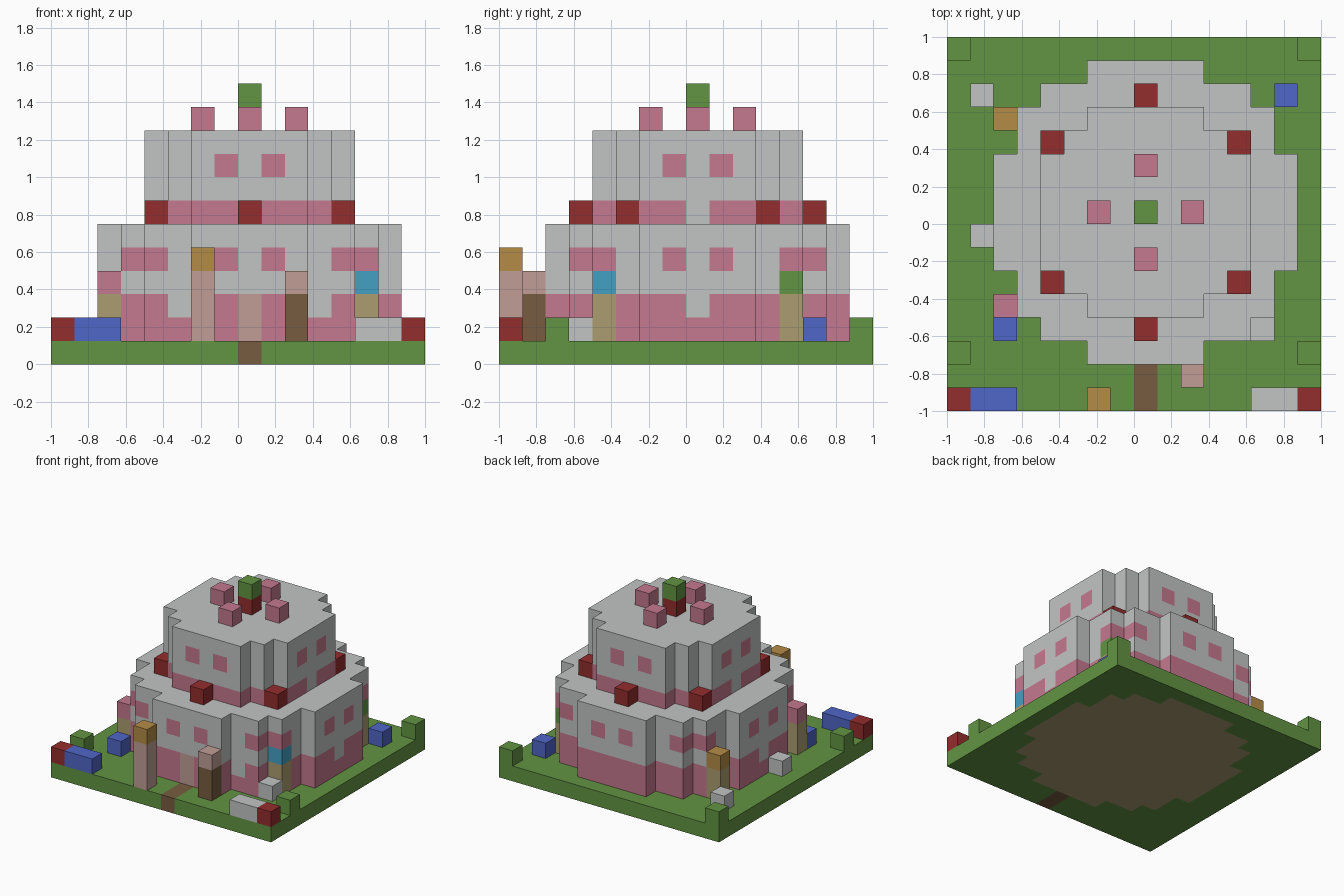
import bpy, bmesh
from mathutils import Vector

if "Cube" in bpy.data.objects:
    bpy.data.objects.remove(bpy.data.objects["Cube"])

UNIT = 0.125  # edge of one building block


def linear(c):
    c /= 255
    return c / 12.92 if c < 0.04045 else ((c + 0.055) / 1.055) ** 2.4


def make_material(name, r, g, b):
    mat = bpy.data.materials.new(name)
    mat.use_nodes = True
    colour = (linear(r), linear(g), linear(b), 1)
    mat.diffuse_color = colour
    mat.node_tree.nodes["Principled BSDF"].inputs["Base Color"].default_value = colour
    return mat


MATS = {m.name: m for m in (
    make_material("white", 194, 197, 196),
    make_material("pink", 197, 120, 144),
    make_material("green", 98, 148, 66),
    make_material("red", 148, 45, 45),
    make_material("blue", 80, 102, 200),
    make_material("cyan", 68, 160, 196),
    make_material("beige", 172, 156, 112),
    make_material("brown", 119, 92, 64),
    make_material("tan", 192, 158, 149),
    make_material("orange", 180, 140, 70))}

parts = {}  # part name -> {block position: colour}


def column(name, x, y, z, *colours):
    """Stack of blocks, one colour per block, going up from z."""
    cells = parts.setdefault(name, {})
    for i, colour in enumerate(colours):
        cells[x, y, z + i] = colour


def tier(name, half_widths, levels, rule):
    """Stepped round storey; half_widths is indexed by distance from the middle row."""
    n = len(half_widths) - 1
    for y in range(-n, n + 1):
        w = half_widths[abs(y)]
        for x in range(-w, w + 1):
            column(name, x, y, levels[0], *[rule(x, y, z) for z in levels])


# Storeys
LOWER = (6, 6, 6, 5, 5, 4, 2)
UPPER = (4, 4, 4, 3, 2)


def lower_colour(x, y, z):
    far, near = max(abs(x), abs(y)), min(abs(x), abs(y))
    if (x, y) == (0, -6) and z < 3:
        return "tan"                                   # door
    if z == 2 and ((abs(x) == 6 and y == 0) or (abs(x) == 3 and y == -5)):
        return "white"                                 # notch in the band
    if z < 3:
        return "pink"                                  # band
    if z == 4 and (far, near) in ((6, 1), (5, 4)):
        return "pink"                                  # windows
    return "white"


def upper_colour(x, y, z):
    if z == 6:
        return "white" if abs(x) == 4 and y == 0 else "pink"
    if z == 8 and max(abs(x), abs(y)) == 4 and min(abs(x), abs(y)) == 1:
        return "pink"
    return "white"


tier("lower_storey", LOWER, range(1, 6), lower_colour)
tier("upper_storey", UPPER, range(6, 10), upper_colour)

# Corner columns set into the right side of the lower storey
column("lower_storey", 5, -4, 1, "beige", "beige", "cyan")
column("lower_storey", 5, 4, 1, "beige", "beige", "green")

# Ground with a floor under the building and a path to the door
for x in range(-8, 8):
    for y in range(-8, 8):
        on_floor = abs(y) < len(LOWER) and abs(x) <= LOWER[abs(y)]
        on_path = x == 0 and y < -6
        column("ground", x, y, 0,
               "beige" if on_floor else "brown" if on_path else "green")

# Free-standing posts
column("left_front_post", -6, -4, 1, "beige", "beige", "pink")
column("left_back_post", -6, 4, 1, "beige", "beige", "orange")
column("lamp_post", -2, -8, 1, "tan", "tan", "tan", "orange")
column("door_post", 2, -7, 1, "brown", "brown", "tan")

# Red ornaments on the ledge
for x, y in ((4, 3), (-4, 3), (4, -3), (-4, -3), (0, 5), (0, -5)):
    column("ledge_ornaments", x, y, 6, "red")

# Roof decoration
for x, y in ((2, 0), (-2, 0), (0, 2), (0, -2)):
    column("roof_ornaments", x, y, 10, "pink")
column("roof_finial", 0, 0, 10, "red", "green")

# Low blocks in the garden
for x in (-8, 7):
    column("hedge_blocks", x, 7, 1, "green")
    column("hedge_blocks", x, -6, 1, "green")
    column("red_corner_blocks", x, -8, 1, "red")
for x, y in ((-7, -8), (-6, -8), (-6, -5), (6, 5)):
    column("blue_blocks", x, y, 1, "blue")
for x, y in ((5, -8), (6, -8), (5, -5), (-7, 5), (-7, -1)):
    column("white_blocks", x, y, 1, "white")

# Build each part from the visible faces of its blocks
solid = {cell for cells in parts.values() for cell in cells}
AXES = [Vector(a) for a in ((1, 0, 0), (0, 1, 0), (0, 0, 1))]

for name, cells in parts.items():
    used = sorted(set(cells.values()))
    bm = bmesh.new()
    for cell, colour in cells.items():
        centre = Vector(cell) + Vector((0.5, 0.5, 0.5))
        for i in range(3):
            for sign in (1, -1):
                n, u, v = AXES[i] * sign, AXES[i - 2], AXES[i - 1] * sign
                if tuple(int(c) for c in Vector(cell) + n) in solid:
                    continue
                mid = centre + n / 2
                corners = [mid + (u * a + v * b) / 2
                           for a, b in ((-1, -1), (1, -1), (1, 1), (-1, 1))]
                face = bm.faces.new([bm.verts.new(c * UNIT) for c in corners])
                face.material_index = used.index(colour)
    bmesh.ops.remove_doubles(bm, verts=bm.verts, dist=0.001)
    mesh = bpy.data.meshes.new(name)
    bm.to_mesh(mesh)
    bm.free()
    for colour in used:
        mesh.materials.append(MATS[colour])
    bpy.context.collection.objects.link(bpy.data.objects.new(name, mesh))
